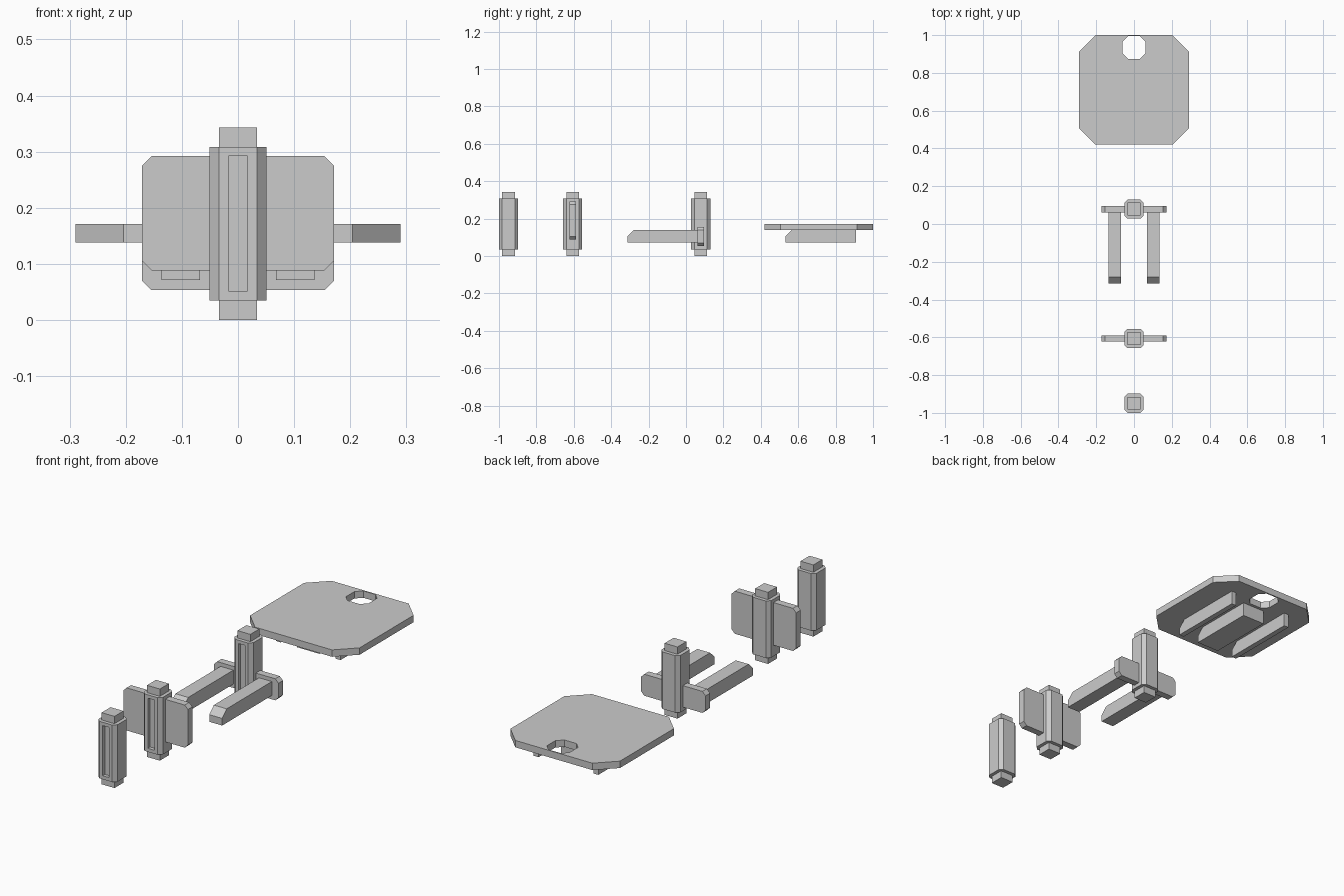
import bpy, bmesh
from mathutils import Vector

if "Cube" in bpy.data.objects:
    bpy.data.objects.remove(bpy.data.objects["Cube"])


def prism(name, profile, axis, lo, hi):
    """Extrude a 2D profile along an axis; profile is (x,y), (x,z) or (y,z)."""
    place = {"x": lambda a, b, t: (t, a, b),
             "y": lambda a, b, t: (a, t, b),
             "z": lambda a, b, t: (a, b, t)}[axis]
    bm = bmesh.new()
    face = bm.faces.new([bm.verts.new(place(a, b, lo)) for a, b in profile])
    ext = bmesh.ops.extrude_face_region(bm, geom=[face])
    verts = [v for v in ext["geom"] if isinstance(v, bmesh.types.BMVert)]
    bmesh.ops.translate(bm, verts=verts, vec=Vector(place(0, 0, hi - lo)))
    bmesh.ops.recalc_face_normals(bm, faces=bm.faces)
    mesh = bpy.data.meshes.new(name)
    bm.to_mesh(mesh)
    bm.free()
    obj = bpy.data.objects.new(name, mesh)
    bpy.context.collection.objects.link(obj)
    return obj


def rect(a0, a1, b0, b1):
    return [(a0, b0), (a1, b0), (a1, b1), (a0, b1)]


def chamfered(a0, a1, b0, b1, c):
    return [(a0 + c, b0), (a1 - c, b0), (a1, b0 + c), (a1, b1 - c),
            (a1 - c, b1), (a0 + c, b1), (a0, b1 - c), (a0, b0 + c)]


def cut(obj, cutter):
    mod = obj.modifiers.new("cut", "BOOLEAN")
    mod.operation = "DIFFERENCE"
    mod.solver = "EXACT"
    mod.object = cutter
    cutter.hide_render = True
    cutter.hide_viewport = True


def post(name, y):
    # octagonal body with a front groove and square end pegs
    body = prism(name + "_body", chamfered(-.051, .051, y - .051, y + .051, .017), "z", .035, .308)
    cut(body, prism(name + "_groove_cutter", rect(-.017, .017, .052, .292), "y", y - .1, y - .034))
    peg = rect(-.034, .034, y - .034, y + .034)
    prism(name + "_foot_peg", peg, "z", 0, .035)
    prism(name + "_top_peg", peg, "z", .308, .343)


def beam_profile(y0, y1):
    # side profile with sloped upper front corner
    return [(y0, .071), (y1, .071), (y1, .138), (y0 + .034, .138), (y0, .105)]


Y_FRONT, Y_MID, Y_ARM = -.949, -.606, .079

# Posts
post("plain_post", Y_FRONT)
post("back_post", Y_MID)
post("arm_post", Y_ARM)

# Cross panels through the posts
prism("back_panel", chamfered(-.171, .171, .088, .292, .017), "y", Y_MID - .017, Y_MID + .017)
prism("arm_crossbar", chamfered(-.171, .171, .053, .156, .017), "y", Y_ARM - .017, Y_ARM + .017)

# Forward arms
for side, x0, x1 in (("left", -.136, -.068), ("right", .068, .136)):
    prism(side + "_arm", beam_profile(-.314, Y_ARM - .01), "x", x0, x1)

# Seat plate with post hole
seat = prism("seat", chamfered(-.29, .29, .42, 1.0, .086), "z", .138, .171)
cut(seat, prism("seat_hole_cutter", chamfered(-.06, .06, .874, .994, .028), "z", .1, .2))

# Ribs under the seat
prism("centre_rib", beam_profile(.531, .86), "x", -.06, .06)
for side, x0, x1 in (("left", -.171, -.145), ("right", .145, .171)):
    prism(side + "_rib", beam_profile(.531, .908), "x", x0, x1)
